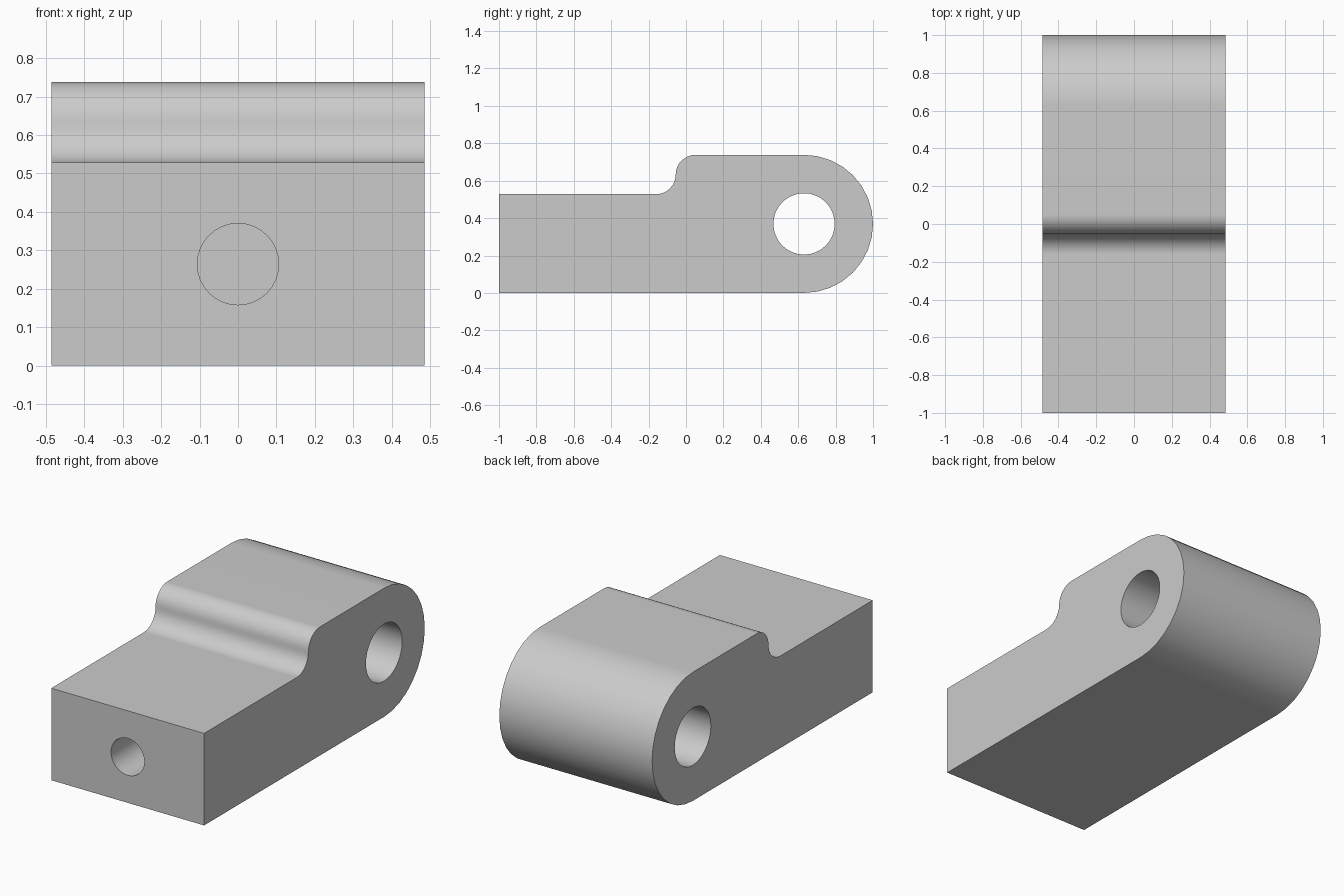
import bpy, bmesh
from math import pi, cos, sin, radians
from mathutils import Matrix

cube = bpy.data.objects.get("Cube")
if cube:
    bpy.data.objects.remove(cube)

WIDTH, HEIGHT, STEP = 0.97, 0.738, 0.528
EYE_Y, EYE_R, BORE_R = 0.631, HEIGHT / 2, 0.164
FILLET = (HEIGHT - STEP) / 2
STEP_Y = -0.055

gray = bpy.data.materials.new("plain gray")
gray.use_nodes = True
gray.diffuse_color = (0.6, 0.6, 0.6, 1)
gray.node_tree.nodes["Principled BSDF"].inputs["Base Color"].default_value = (0.6, 0.6, 0.6, 1)


def arc(cy, cz, r, start, end, steps):
    """Points of an arc in the side (y, z) plane, angles in degrees."""
    angles = [radians(start + (end - start) * i / steps) for i in range(steps + 1)]
    return [(cy + r * cos(a), cz + r * sin(a)) for a in angles]


def finish(bm, name):
    bmesh.ops.recalc_face_normals(bm, faces=bm.faces)
    mesh = bpy.data.meshes.new(name)
    bm.to_mesh(mesh)
    bm.free()
    mesh.materials.append(gray)
    obj = bpy.data.objects.new(name, mesh)
    bpy.context.collection.objects.link(obj)
    return obj


def cutter(name, radius, length, centre, turn, sides):
    bm = bmesh.new()
    bmesh.ops.create_cone(bm, cap_ends=True, segments=sides, radius1=radius,
                          radius2=radius, depth=length,
                          matrix=Matrix.Translation(centre) @ Matrix.Rotation(pi / 2, 4, turn))
    obj = finish(bm, name)
    obj.hide_render = True
    return obj


# Side profile: flat shank, filleted step and round eye end
profile = [(-1, 0)]
profile += arc(EYE_Y, EYE_R, EYE_R, -90, 90, 16)
profile += arc(STEP_Y + FILLET, HEIGHT - FILLET, FILLET, 90, 180, 8)
profile += arc(STEP_Y - FILLET, STEP + FILLET, FILLET, 0, -90, 8)[1:]
profile.append((-1, STEP))

bm = bmesh.new()
side = bm.faces.new([bm.verts.new((-WIDTH / 2, y, z)) for y, z in profile])
new = bmesh.ops.extrude_face_region(bm, geom=[side])["geom"]
bmesh.ops.translate(bm, vec=(WIDTH, 0, 0),
                    verts=[v for v in new if isinstance(v, bmesh.types.BMVert)])
block = finish(bm, "eye_block")

# Cross bore through the eye, and a blind hole in the front end
cutters = [
    cutter("cross_bore_cutter", BORE_R, 2, (0, EYE_Y, EYE_R), 'Y', 32),
    cutter("front_hole_cutter", 0.106, 1.6, (0, -1, STEP / 2), 'X', 32),
]
bpy.ops.object.select_all(action='DESELECT')
bpy.context.view_layer.objects.active = block
block.select_set(True)
for tool in cutters:
    cut = block.modifiers.new(tool.name, 'BOOLEAN')
    cut.operation = 'DIFFERENCE'
    cut.solver = 'EXACT'
    cut.object = tool
    bpy.ops.object.modifier_apply(modifier=cut.name)
    bpy.data.objects.remove(tool)

# Smooth curves, crisp rims, flat planes
bpy.ops.object.shade_smooth_by_angle(angle=radians(30))
weighted = block.modifiers.new("flat planes", 'WEIGHTED_NORMAL')
weighted.keep_sharp = True
